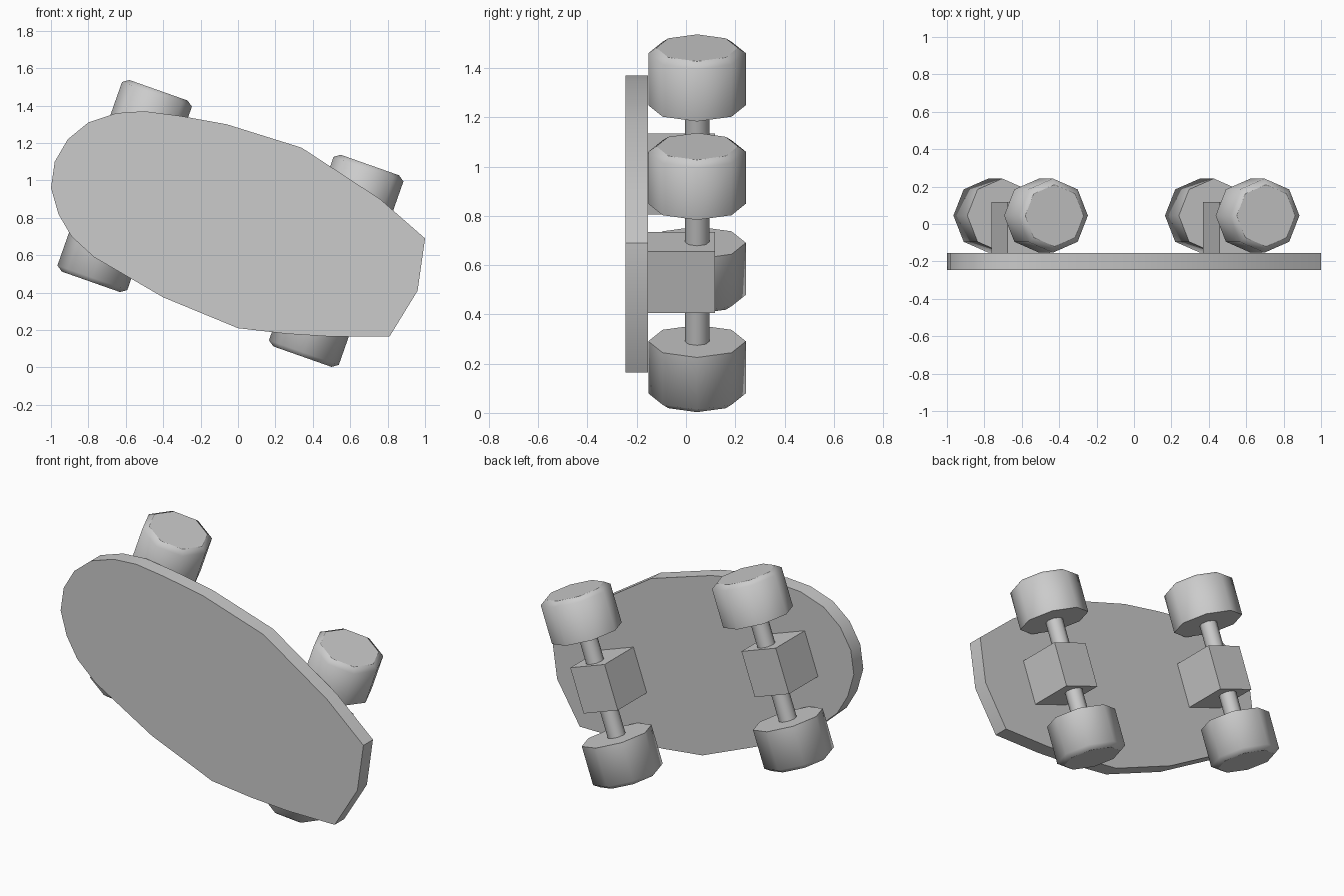
import bpy, bmesh, math
from mathutils import Matrix, Vector

cube = bpy.data.objects.get("Cube")
if cube:
    bpy.data.objects.remove(cube, do_unlink=True)

TILT = math.radians(19.4)
AXLE_Y = 0.045
SIDES = 8

grey = bpy.data.materials.new("plain grey")
grey.use_nodes = True
grey.diffuse_color = (0.6, 0.6, 0.6, 1)
grey.node_tree.nodes["Principled BSDF"].inputs["Base Color"].default_value = (0.6, 0.6, 0.6, 1)


def finish(bm, name, matrix=None):
    bmesh.ops.recalc_face_normals(bm, faces=bm.faces)
    mesh = bpy.data.meshes.new(name)
    bm.to_mesh(mesh)
    bm.free()
    mesh.materials.append(grey)
    obj = bpy.data.objects.new(name, mesh)
    bpy.context.collection.objects.link(obj)
    if matrix:
        obj.matrix_world = matrix
    return obj


def lathe(name, profile, matrix):
    """Faceted solid of (radius, height) rings; smooth sides, flat ends."""
    bm = bmesh.new()
    rings = []
    for radius, height in profile:
        rings.append([bm.verts.new((radius * math.cos(i * math.tau / SIDES),
                                    radius * math.sin(i * math.tau / SIDES), height))
                      for i in range(SIDES)])
    for low, high in zip(rings, rings[1:]):
        for i in range(SIDES):
            j = (i + 1) % SIDES
            bm.faces.new((low[i], low[j], high[j], high[i])).smooth = True
    bm.faces.new(rings[0])
    bm.faces.new(rings[-1])
    return finish(bm, name, matrix)


def box(name, size, centre, matrix):
    bm = bmesh.new()
    bmesh.ops.create_cube(bm, size=1)
    bmesh.ops.scale(bm, vec=size, verts=bm.verts)
    bmesh.ops.translate(bm, vec=centre, verts=bm.verts)
    return finish(bm, name, matrix)


# Deck: outline extruded in depth
outline = [(-1.0, 0.96), (-0.98, 1.10), (-0.91, 1.22), (-0.80, 1.31), (-0.65, 1.36),
           (-0.50, 1.37), (-0.31, 1.345), (-0.06, 1.30), (0.34, 1.175), (0.76, 0.90),
           (1.0, 0.69), (0.96, 0.41), (0.81, 0.165), (0.50, 0.165), (0.26, 0.18),
           (0.0, 0.21), (-0.40, 0.375), (-0.77, 0.59), (-0.89, 0.70), (-0.96, 0.82)]
bm = bmesh.new()
face = bm.faces.new([bm.verts.new((x, -0.245, z)) for x, z in outline])
side = bmesh.ops.extrude_face_region(bm, geom=[face])["geom"]
bmesh.ops.translate(bm, vec=(0, 0.09, 0),
                    verts=[v for v in side if isinstance(v, bmesh.types.BMVert)])
deck = finish(bm, "deck")
bpy.context.view_layer.objects.active = deck
deck.select_set(True)
bpy.ops.object.shade_smooth_by_angle(angle=math.radians(30))

# Trucks: block, axle and a wheel at each end
wheel_profile = [(0.198, 0.296), (0.198, 0.52), (0.165, 0.543)]
for end, x, z in (("left", 0.525, 0.57), ("right", -0.606, 0.97)):
    place = Matrix.Translation(Vector((x, AXLE_Y, z)))
    tilted = place @ Matrix.Rotation(TILT, 4, "Y")
    box(end + "_truck_block", (0.24, 0.275, 0.265), (0, -0.065, 0), tilted)
    lathe(end + "_axle", [(0.05, -0.35), (0.05, 0.35)], tilted)
    for level, turn in (("upper", 0), ("lower", math.pi)):
        lathe(end + "_" + level + "_wheel", wheel_profile,
              place @ Matrix.Rotation(TILT + turn, 4, "Y"))
